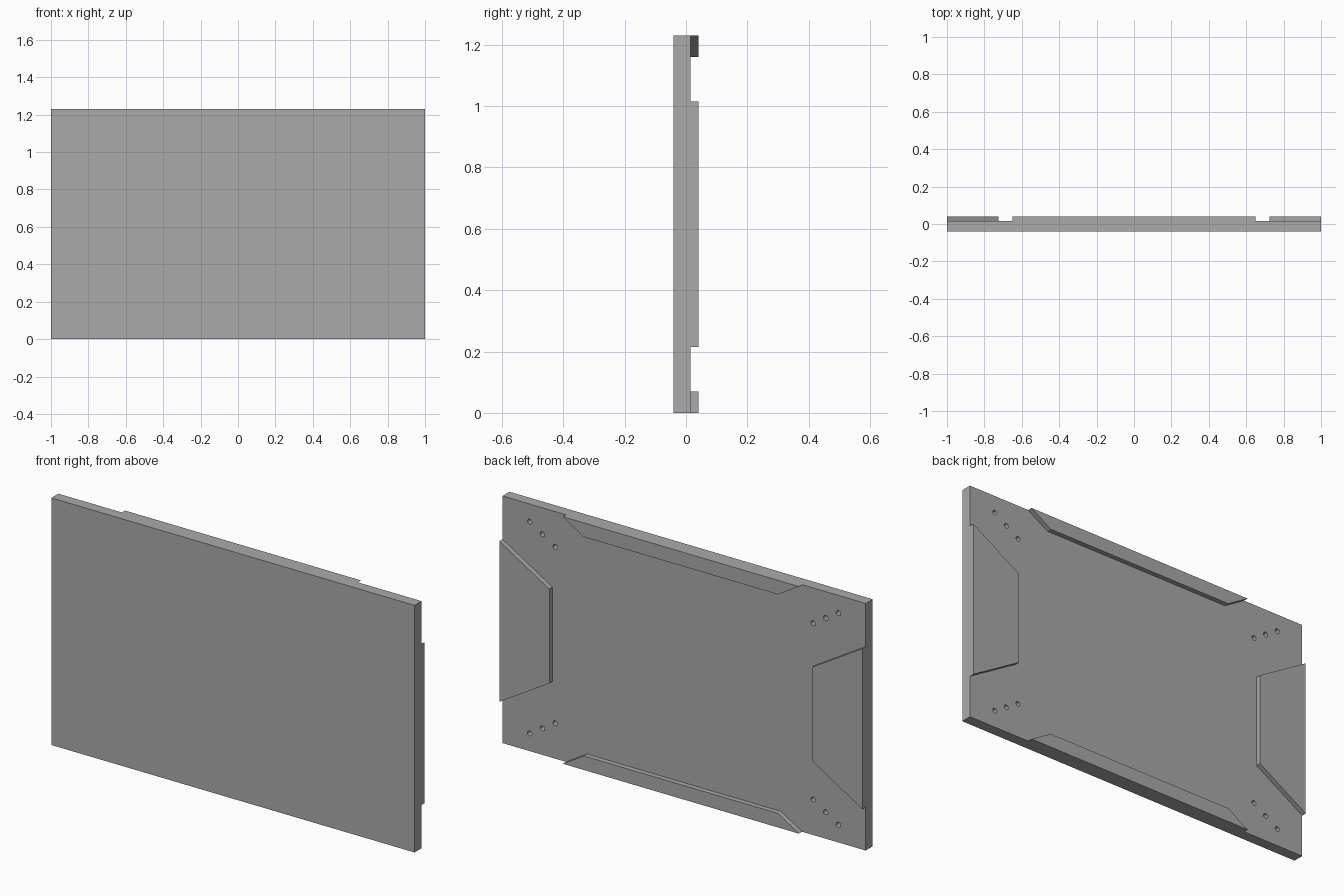
import bpy, bmesh, math
from mathutils import Matrix

cube = bpy.data.objects.get("Cube")
if cube:
    bpy.data.objects.remove(cube, do_unlink=True)

HEIGHT, FRONT, FACE, BACK = 1.23, -0.04, 0.015, 0.04
MID = HEIGHT / 2

grey = bpy.data.materials.new("plain_grey")
GREY = (0.4, 0.4, 0.4, 1)
grey.diffuse_color = GREY
grey.use_nodes = True
grey.node_tree.nodes["Principled BSDF"].inputs["Base Color"].default_value = GREY


def add_object(name, bm):
    mesh = bpy.data.meshes.new(name)
    bmesh.ops.recalc_face_normals(bm, faces=bm.faces)
    bm.to_mesh(mesh)
    bm.free()
    mesh.materials.append(grey)
    obj = bpy.data.objects.new(name, mesh)
    bpy.context.collection.objects.link(obj)
    return obj


def prism(name, outline, y0, y1):
    """Extrude an x-z outline along y."""
    bm = bmesh.new()
    face = bm.faces.new([bm.verts.new((x, y0, z)) for x, z in outline])
    moved = bmesh.ops.extrude_face_region(bm, geom=[face])["geom"]
    verts = [v for v in moved if isinstance(v, bmesh.types.BMVert)]
    bmesh.ops.translate(bm, verts=verts, vec=(0, y1 - y0, 0))
    return add_object(name, bm)


# Main slab
panel = prism("panel", [(-1, 0), (1, 0), (1, HEIGHT), (-1, HEIGHT)], FRONT, FACE)

# Three blind screw holes running diagonally in from each corner
bm = bmesh.new()
for sx in (-1, 1):
    for sz in (-1, 1):
        for i in range(3):
            x = sx * (0.85 - 0.07 * i)
            z = MID + sz * (MID - 0.088 - 0.044 * i)
            place = Matrix.Translation((x, FACE, z)) @ Matrix.Rotation(math.pi / 2, 4, "X")
            bmesh.ops.create_cone(bm, cap_ends=True, segments=16, radius1=0.0125,
                                  radius2=0.0125, depth=0.06, matrix=place)
cutter = add_object("hole_cutter", bm)
cutter.hide_render = True
cutter.hide_set(True)
cut = panel.modifiers.new("screw_holes", "BOOLEAN")
cut.operation = "DIFFERENCE"
cut.solver = "EXACT"
cut.object = cutter

# Raised tapered cleats along the four back edges
for name, s in (("left", 1), ("right", -1)):
    prism(name + "_cleat", [(s, MID - 0.4), (s * 0.725, MID - 0.235),
                            (s * 0.725, MID + 0.235), (s, MID + 0.4)], FACE, BACK)
for name, s in (("top", 1), ("bottom", -1)):
    edge, inner = MID + s * MID, MID + s * (MID - 0.07)
    prism(name + "_cleat", [(-0.65, edge), (-0.535, inner),
                            (0.535, inner), (0.65, edge)], FACE, BACK)
